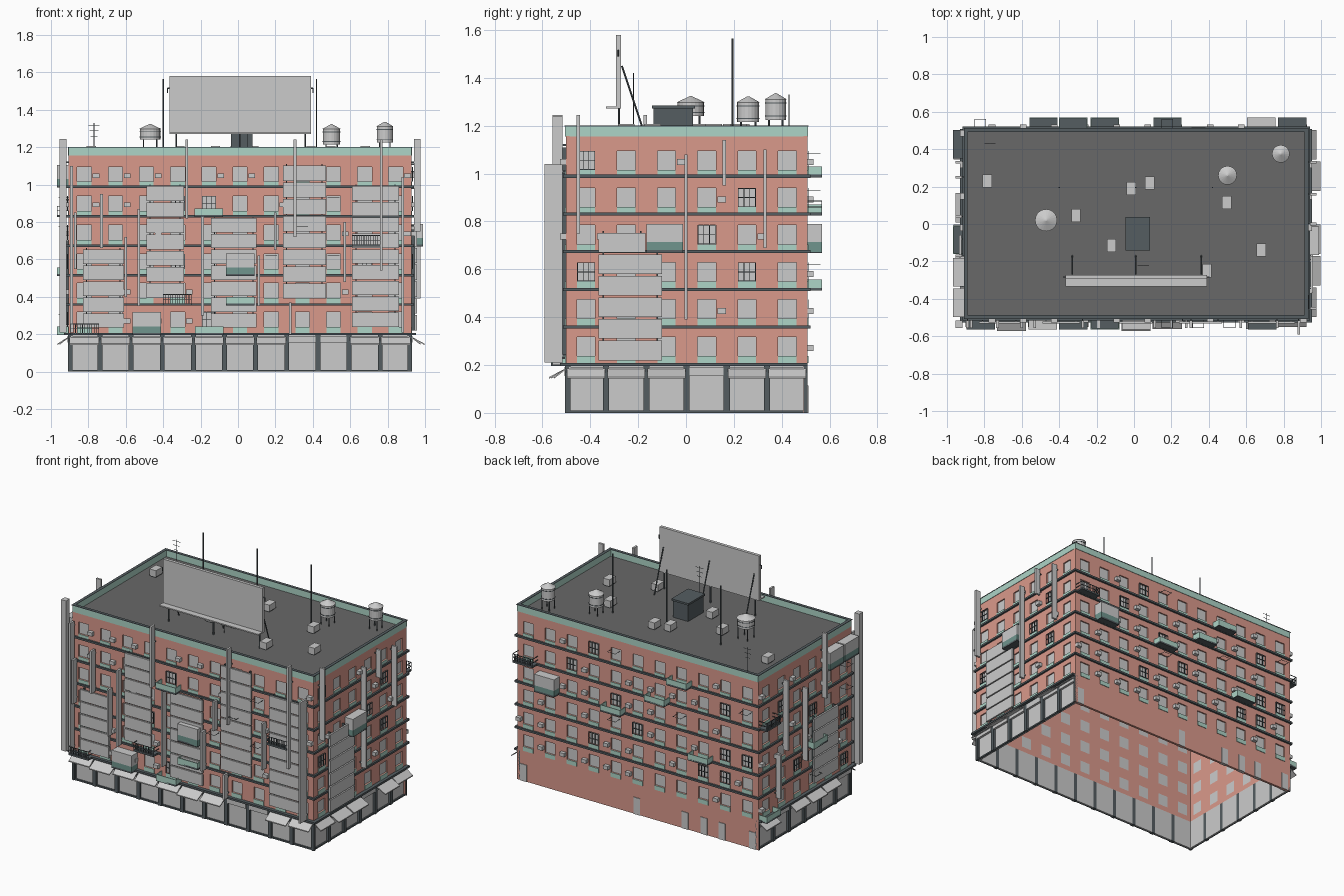
import bpy, bmesh, random
from mathutils import Matrix, Vector

if "Cube" in bpy.data.objects:
    bpy.data.objects.remove(bpy.data.objects["Cube"])

random.seed(4)
X0, X1, Y0, Y1 = -0.905, 0.927, -0.502, 0.507
T = 0.016                      # wall thickness
COLORS = {
    "brick": (0.70, 0.32, 0.26, 1), "teal": (0.42, 0.66, 0.57, 1), "dark": (0.09, 0.11, 0.12, 1),
    "deep_teal": (0.16, 0.30, 0.27, 1), "roof": (0.14, 0.14, 0.14, 1), "grey": None,
}
parts = {}


def mesh(name, color):
    return parts.setdefault(name, (bmesh.new(), color))[0]


# Face frames: u runs along the wall, d points outward, z is up
FACES = {
    "front": (lambda u, d, z: (u, Y0 - d, z), X0, X1, 11),
    "back": (lambda u, d, z: (u, Y1 + d, z), X0, X1, 11),
    "right": (lambda u, d, z: (X1 + d, u, z), Y0, Y1, 6),
    "left": (lambda u, d, z: (X0 - d, u, z), Y0, Y1, 6),
}


def cube(name, color, a, b):
    a, b = Vector(a), Vector(b)
    size = [abs(s) for s in b - a]
    bmesh.ops.create_cube(mesh(name, color), size=1,
                          matrix=Matrix.Translation((a + b) / 2) @ Matrix.Diagonal((*size, 1)))


def fbox(name, color, face, u0, u1, d0, d1, z0, z1):
    f = FACES[face][0]
    cube(name, color, f(u0, d0, z0), f(u1, d1, z1))


def rod(name, color, a, b, r=0.003, r2=None, n=6):
    a, b = Vector(a), Vector(b)
    rot = (b - a).to_track_quat("Z", "Y").to_matrix().to_4x4()
    bmesh.ops.create_cone(mesh(name, color), cap_ends=True, segments=n, radius1=r,
                          radius2=r if r2 is None else r2, depth=(b - a).length,
                          matrix=Matrix.Translation((a + b) / 2) @ rot)


def level(i):
    return 0.2 + 0.1575 * i


def sill(i):
    return 0.238 + 0.1555 * i


def centers(face):
    _, a, b, n = FACES[face]
    return [a + (b - a) * (k + 0.5) / n for k in range(n)]


WIN_W, WIN_H = 0.038, 0.08     # window half width, height


def facade(face):
    f, a, b, n = FACES[face]
    side = face in ("left", "right")
    wa, wb = (a + T, b - T) if side else (a, b)
    us = centers(face)
    # brick strips and piers around the window openings
    for i in range(7):
        lo = (0 if face == "back" else 0.2) if i == 0 else sill(i - 1) + WIN_H
        hi = 1.157 if i == 6 else sill(i)
        fbox("brick_walls", "brick", face, wa, wb, -T, 0, lo, hi)
    for i in range(6):
        edges = [wa] + [e for u in us for e in (u - WIN_W, u + WIN_W)] + [wb]
        for p, q in zip(edges[::2], edges[1::2]):
            fbox("brick_walls", "brick", face, p, q, -T, 0, sill(i), sill(i) + WIN_H)
        for u in us:
            z = sill(i)
            fbox("window_panes", "grey", face, u - WIN_W, u + WIN_W, -T, -0.009, z, z + WIN_H)
            fbox("window_aprons", "teal", face, u - WIN_W, u + WIN_W, 0, 0.004, level(i) + 0.008, z)
            r = random.random()
            if r < 0.10:       # dark window grilles
                for k in range(4):
                    x = u - 0.036 + 0.024 * k
                    fbox("window_grilles", "dark", face, x - .0015, x + .0015, 0.004, 0.008, z, z + WIN_H)
                for h in (0.002, 0.04, 0.078):
                    fbox("window_grilles", "dark", face, u - .037, u + .037, 0.004, 0.008, z + h - .0015, z + h + .0015)
            elif r < 0.45:     # air conditioners beside windows
                fbox("air_conditioners", "grey", face, u + 0.045, u + 0.08, 0, 0.025, z + 0.02, z + 0.045)
            elif r < 0.52:     # laundry poles
                for o in (-0.03, 0.03):
                    rod("laundry_poles", "dark", f(u + o, 0, z + 0.07), f(u + o, 0.055, z + 0.07), 0.0015)
                rod("laundry_poles", "dark", f(u - 0.03, 0.05, z + 0.07), f(u + 0.03, 0.05, z + 0.07), 0.0015)
    # floor ledges and parapet
    for i in range(6):
        if i or face != "back":
            d = 0.024 if i == 0 else 0.013
            e = 0 if side else d
            fbox("floor_ledges", "dark", face, a - e, b + e, 0, d, level(i) - 0.005, level(i) + 0.008)
    fbox("parapet", "teal", face, wa, wb, -T, 0.003, 1.155, 1.2)
    rim = 0 if side else 0.005
    fbox("parapet_cap", "dark", face, a - rim, b + rim, -T, 0.005, 1.198, 1.202)
    if face == "back":         # service doors
        for u in (0.88, 0.018, -0.348, -0.493, -0.63, -0.86):
            fbox("service_doors", "grey", face, u - 0.025, u + 0.025, -0.02, 0.004, 0, 0.115)
        return
    # shop bays with pillars and awnings
    step = (b - a) / n
    for k in range(n + 1):
        u = a + step * k
        p, q = max(a, u - 0.013), min(b, u + 0.013)
        fbox("shop_pillars", "dark", face, p, q, -0.02, 0.004, 0, 0.2)
    for k in range(n):
        p, q = a + step * k + 0.013, a + step * (k + 1) - 0.013
        fbox("shop_fronts", "grey", face, p, q, -0.02, -0.012, 0, 0.2)
        fbox("shop_sills", "dark", face, p, q, -0.012, -0.002, 0, 0.01)
        fbox("shop_signboards", "grey", face, p, q, -0.01, 0.006, 0.155, 0.192)
        if random.random() < 0.7:
            out = random.choice((0.05, 0.06, 0.07))
            bm = mesh("shop_awnings", "grey")
            prof = [(0.004, 0.185), (out, 0.15), (out, 0.143), (0.004, 0.178)]
            e0, e1 = [[bm.verts.new(f(u, d, z)) for d, z in prof] for u in (p - .008, q + .008)]
            bm.faces.new(e0)
            bm.faces.new(e1[::-1])
            for j in range(4):
                bm.faces.new((e0[j], e1[j], e1[j - 1], e0[j - 1]))


for name in FACES:
    facade(name)


# Slatted sign panels on the walls
def panel(face, u0, u1, z0, z1):
    rows = max(1, round((z1 - z0) / 0.085))
    h = (z1 - z0) / rows
    for k in range(rows):
        fbox("wall_panels", "grey", face, u0, u1, 0.018, 0.03, z0 + k * h, z0 + (k + 1) * h - 0.008)
    for u in (u0 + 0.02, u1 - 0.02):
        fbox("panel_brackets", "dark", face, u - .003, u + .003, 0, 0.018, z0, z1)


for p in [("front", -.83, -.61, .235, .66), ("front", -.49, -.29, .395, 1.0), ("front", -.145, .10, .235, .83),
          ("front", .24, .47, .39, 1.11), ("front", .61, .86, .24, 1.0), ("right", -.365, -.10, .22, .67),
          ("right", -.365, -.17, .67, .76), ("left", -.32, -.06, .25, .70)]:
    panel(*p)


# Upright blade signs standing out from the walls
def blade(face, u, z0, z1, d=0.055):
    fbox("blade_signs", "grey", face, u - 0.007, u + 0.007, 0.014, d, z0, z1)
    for z in (z0 + 0.03, z1 - 0.03 if z1 < 1.2 else 1.12):
        fbox("blade_brackets", "dark", face, u - .003, u + .003, 0, 0.016, z - .004, z + .004)


for u, z0, z1 in [(-.87, .55, .85), (-.73, .66, .95), (-.60, .40, .72), (-.53, .35, .87), (-.275, .82, 1.24),
                  (-.19, .30, .84), (.11, .35, .62), (.20, .65, .85), (.305, .72, 1.24), (.57, .48, .80),
                  (.765, .54, 1.24), (.28, .20, .37), (-.89, .21, 1.1)]:
    blade("front", u, z0, z1)
blade("front", 0.88, 0.21, 1.04, 0.09)
for u, z0, z1 in [(0, .39, 1.08), (.16, .95, 1.14), (.33, .69, 1.10), (-.45, .75, 1.245)]:
    blade("right", u, z0, z1, 0.05)
for u, z0, z1 in [(-.17, .8, 1.245), (.04, .45, .95), (.25, .6, 1.08), (.33, .3, .6)]:
    blade("left", u, z0, z1, 0.05)
cube("corner_sign", "grey", (X0 - 0.05, -0.557, 0.21), (X0 - 0.012, -0.517, 1.245))


# Balconies: open teal trays, glazed boxes, or railings
def balcony(face, u0, i, kind, w=0.152):
    f, u1, z, d = FACES[face][0], u0 + w, level(i), 0.062
    fbox("balcony_floors", "dark", face, u0, u1, 0, d, z - 0.004, z + 0.008)
    if kind == "rail":
        for h in (0.03, 0.055):
            fbox("balcony_rails", "dark", face, u0, u1, d - .003, d, z + h - .002, z + h + .002)
            for u in (u0, u1 - .003):
                fbox("balcony_rails", "dark", face, u, u + .003, 0, d, z + h - .002, z + h + .002)
        for k in range(13):
            u = u0 + .0015 + (w - .003) * k / 12
            fbox("balcony_rails", "dark", face, u - .0015, u + .0015, d - .003, d, z, z + .055)
        return
    color = "deep_teal" if kind == "box" else "teal"
    tag = "balcony_fronts_" + kind
    fbox(tag, color, face, u0, u1, d - .005, d, z, z + 0.042)
    for u in (u0, u1 - .005):
        fbox(tag, color, face, u, u + .005, 0, d, z, z + 0.042)
    if kind == "box":
        fbox("balcony_glazing", "grey", face, u0, u1, 0, d, z + 0.042, z + 0.118)


for b in [("back", -.56, 2, "tray"), ("back", -.40, 5, "tray"), ("back", -.232, 4, "tray"), ("back", .103, 3, "tray"),
          ("back", .605, 3, "box"), ("back", .77, 4, "rail"), ("front", -.232, 4, "tray"), ("front", -.065, 2, "box"),
          ("front", -.065, 1, "tray"), ("front", -.565, 0, "box"), ("front", -.23, 0, "tray"),
          ("front", .61, 3, "rail"), ("front", -.40, 1, "rail"), ("front", -.895, 0, "rail"),
          ("right", -.165, 3, "box"), ("left", -.335, 5, "box"), ("left", -.497, 5, "box"),
          ("left", .35, 4, "rail"), ("left", -.16, 2, "tray"), ("left", .35, 0, "tray")]:
    balcony(*b)

# Roof deck, stair house and vents
R = 1.157
cube("roof_deck", "roof", (X0 + .005, Y0 + .005, R - 0.012), (X1 - .005, Y1 - .005, R))
cube("stair_house", "dark", (-.037, -.135, R), (.077, .03, 1.275))
cube("stair_house_cap", "dark", (-.045, -.143, 1.272), (.085, .038, 1.285))
for x, y in [(-.785, .23), (-.015, .19), (.085, .22), (-.31, .045), (-.12, -.115), (.495, .115), (.68, -.14), (.39, -.25)]:
    cube("roof_vents", "grey", (x - .025, y - .035, R + .006), (x + .025, y + .035, R + .05))
    cube("vent_bases", "dark", (x - .02, y - .03, R), (x + .02, y + .03, R + .006))

# Water tanks on legs with conical lids
for x, y, r, z0, z1 in [(-.47, .02, .055, 1.24, 1.298), (.50, .26, .046, 1.215, 1.297), (.785, .375, .043, 1.225, 1.31)]:
    rod("water_tanks", "grey", (x, y, z0), (x, y, z1), r, n=20)
    rod("water_tanks", "grey", (x, y, z1), (x, y, z1 + 0.026), r + .004, 0.004, 20)
    for z in (z0 + .015, z1 - .015):
        rod("tank_hoops", "dark", (x, y, z - .002), (x, y, z + .002), r + .002, n=20)
    for sx in (-1, 1):
        for sy in (-1, 1):
            rod("tank_legs", "dark", (x + sx * r * .65, y + sy * r * .65, R), (x + sx * r * .65, y + sy * r * .65, z0), .004)

# Billboard with catwalk, posts, braces and side lamps
cube("billboard", "grey", (-.365, -.293, 1.28), (.39, -.272, 1.58))
cube("billboard_catwalk", "grey", (-.365, -.335, 1.272), (.39, -.272, 1.28))
for x in (-.33, .01, .36):
    rod("billboard_posts", "dark", (x, -.28, R), (x, -.28, 1.3), .005)
    rod("billboard_braces", "dark", (x, -.268, 1.45), (x, -.17, R), .004)
for x, s in ((-.365, -1), (.39, 1)):
    rod("billboard_lamps", "dark", (x, -.283, 1.515), (x + s * .012, -.283, 1.515), .003)
    rod("billboard_lamps", "dark", (x + s * .012, -.283, 1.49), (x + s * .012, -.283, 1.517), .003)

# Masts and antennas
for x in (-.40, .01, .42):
    rod("roof_masts", "dark", (x, .195, R), (x, .195, 1.565), .004)
for x, y, top in [(-.77, .43, 1.33), (.05, -.22, 1.42)]:
    rod("antennas", "dark", (x, y, R), (x, y, top), .002)
    for k in range(3):
        rod("antennas", "dark", (x - .03 + .006 * k, y, top - .012 - .03 * k), (x + .03 - .006 * k, y, top - .012 - .03 * k), .0015)

# Turn every collected part into an object
mats = {}
for name, (bm, color) in parts.items():
    bmesh.ops.recalc_face_normals(bm, faces=bm.faces)
    me = bpy.data.meshes.new(name)
    bm.to_mesh(me)
    bm.free()
    if COLORS[color]:
        if color not in mats:
            mats[color] = bpy.data.materials.new(color)
            mats[color].diffuse_color = COLORS[color]
        me.materials.append(mats[color])
    bpy.context.collection.objects.link(bpy.data.objects.new(name, me))

for m in bpy.data.materials:
    if m.users and not m.is_grease_pencil:
        m.use_nodes = True
        m.node_tree.nodes["Principled BSDF"].inputs["Base Color"].default_value = m.diffuse_color
